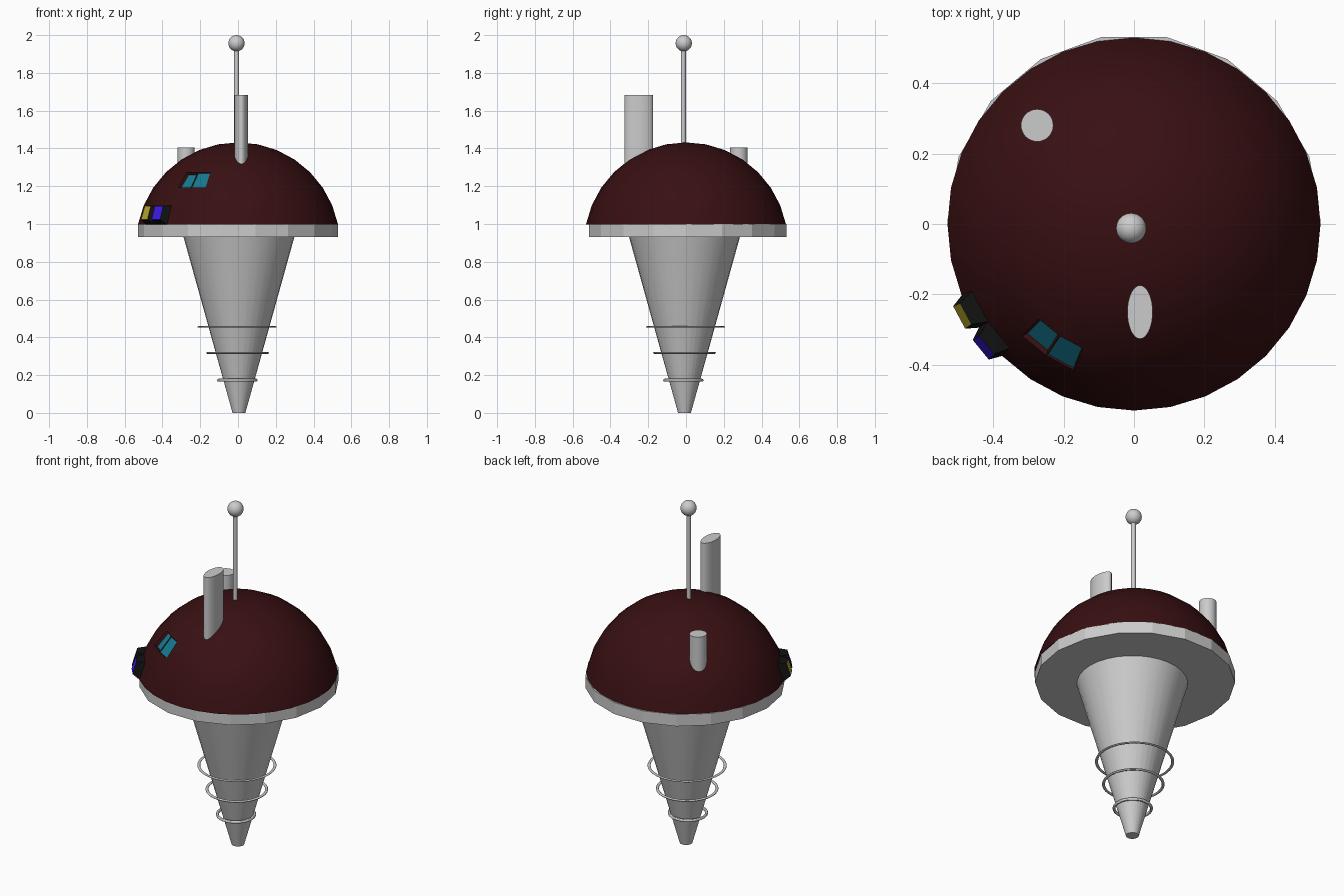
import bpy, bmesh, math
from mathutils import Vector

if "Cube" in bpy.data.objects:
    bpy.data.objects.remove(bpy.data.objects["Cube"])


def material(name, rgb):
    m = bpy.data.materials.new(name)
    m.diffuse_color = (*rgb, 1)
    m.use_nodes = True
    m.node_tree.nodes["Principled BSDF"].inputs["Base Color"].default_value = m.diffuse_color
    return m


def finish(name, smooth=True, scale=(1, 1, 1)):
    ob = bpy.context.object
    ob.name = name
    ob.scale = scale
    if smooth:
        bpy.ops.object.shade_smooth_by_angle(angle=math.radians(30))
    return ob


def tube(name, x, y, z0, z1, r0, r1=None, sides=32, scale=(1, 1, 1), turn=0, smooth=True):
    bpy.ops.mesh.primitive_cone_add(vertices=sides, radius1=r0, radius2=r0 if r1 is None else r1,
                                    depth=z1 - z0, location=(x, y, (z0 + z1) / 2),
                                    rotation=(0, 0, math.radians(turn)))
    return finish(name, smooth, scale)


# Dome: top part of a 32 x 16 sphere, with windows and lamps made from its faces
R, CZ, STEP = 0.54, 0.892, 11.25
bm = bmesh.new()
bmesh.ops.create_uvsphere(bm, u_segments=32, v_segments=16, radius=R)
low = [v for v in bm.verts if v.co.z < R * math.sin(math.radians(STEP)) - 0.01]
bmesh.ops.delete(bm, geom=low, context='VERTS')


def dome_face(col, row):
    """Face whose lower edge starts at column/row multiples of STEP."""
    a, b = math.radians((col + 0.5) * STEP), math.radians((row + 0.5) * STEP)
    p = Vector((math.cos(a) * math.cos(b), math.sin(a) * math.cos(b), math.sin(b))) * R
    return min(bm.faces, key=lambda f: (f.calc_center_median() - p).length)


# column, row, inset, depth, rim material, face material
details = [(20, 3, 0.009, -0.014, 0, 1), (21, 3, 0.004, -0.005, 0, 1),
           (18, 1, 0.022, 0.042, 2, 3), (19, 1, 0.022, 0.042, 2, 4)]
faces = [dome_face(d[0], d[1]) for d in details]
for f, (_, _, inset, depth, rim, face) in zip(faces, details):
    ring = bmesh.ops.inset_individual(bm, faces=[f], thickness=inset, depth=depth)['faces']
    for r in ring:
        if r is not f:
            r.material_index = rim
    f.material_index = face
mesh = bpy.data.meshes.new("dome")
bm.to_mesh(mesh)
bm.free()
for m in (material("dark_red", (0.04, 0.005, 0.006)), material("teal_glass", (0.008, 0.19, 0.28)),
          material("black", (0.006, 0.006, 0.006)), material("yellow_lamp", (0.5, 0.42, 0.03)),
          material("blue_lamp", (0.05, 0.01, 0.85))):
    mesh.materials.append(m)
dome = bpy.data.objects.new("dome", mesh)
dome.location.z = CZ
bpy.context.collection.objects.link(dome)
bpy.context.view_layer.objects.active = dome
dome.select_set(True)
bpy.ops.object.shade_smooth_by_angle(angle=math.radians(20))

# Faceted rim plate and drill cone
tube("rim_plate", 0, 0.009, 0.932, 1.0, 0.53, sides=18, turn=10, smooth=False)
tube("drill_cone", 0.005, -0.008, 0, 0.94, 0.034, 0.296)

# Rings around the cone
for i, (x, y, z, r, flat) in enumerate([(-0.006, -0.002, 0.455, 0.202, 0.5),
                                        (-0.002, -0.008, 0.318, 0.158, 0.7),
                                        (-0.003, -0.014, 0.173, 0.099, 1.0)]):
    bpy.ops.mesh.primitive_torus_add(major_radius=r, minor_radius=0.008, major_segments=48,
                                     minor_segments=12, location=(x, y, z))
    finish(f"drill_ring_{i + 1}", True, (1, 1, flat))

# Chimneys: flattened one at the front, round one at the back
tube("front_chimney", 0.017, -0.25, 1.25, 1.683, 1, scale=(0.036, 0.076, 1))
tube("back_chimney", -0.275, 0.28, 1.15, 1.405, 0.046)

# Antenna
tube("antenna_rod", -0.008, -0.014, 1.40, 1.93, 0.013, sides=16)
bpy.ops.mesh.primitive_uv_sphere_add(segments=32, ring_count=16, radius=0.043,
                                     location=(-0.008, -0.012, 1.957))
finish("antenna_ball")
